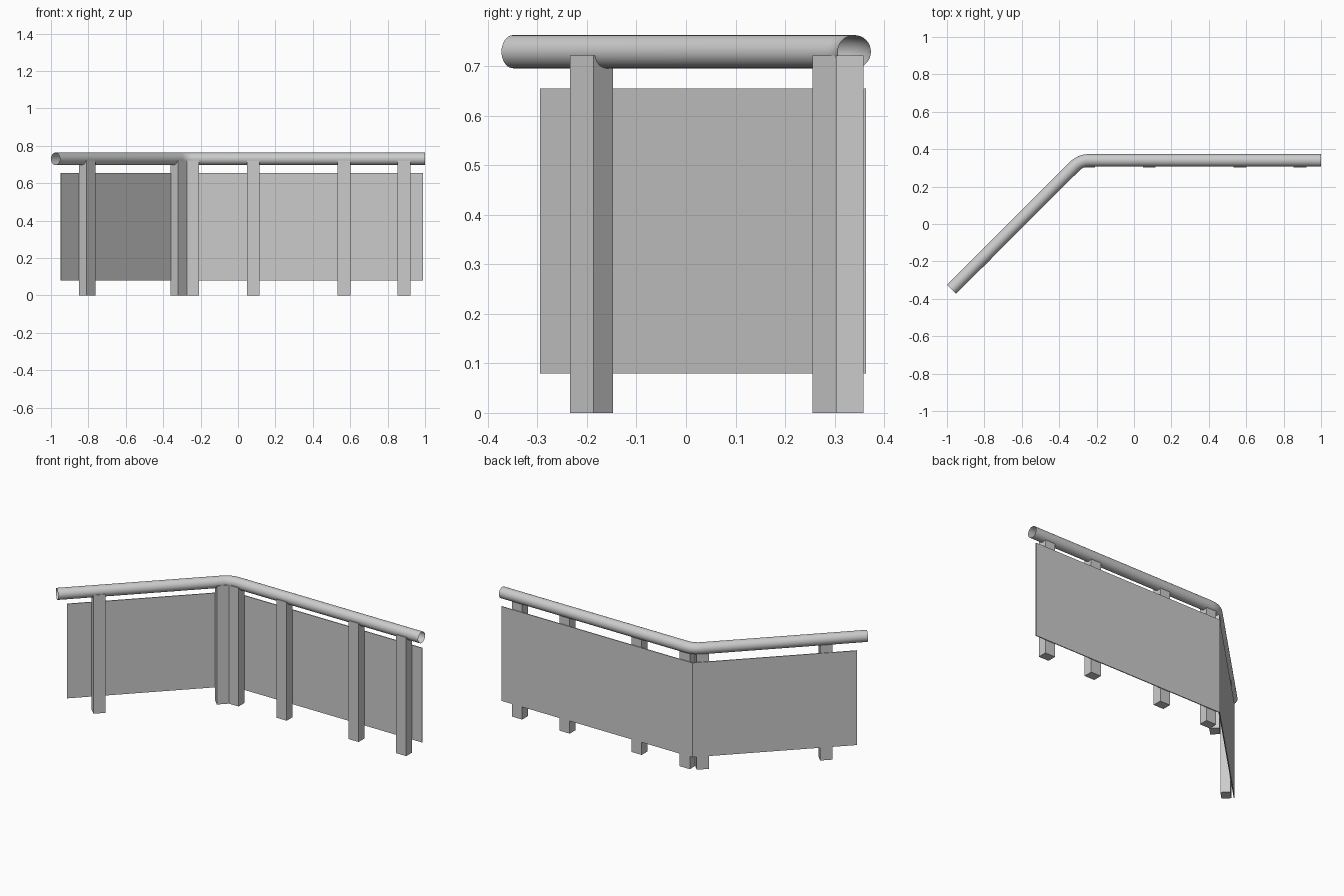
import bpy, bmesh, math
from mathutils import Vector

if "Cube" in bpy.data.objects:
    bpy.data.objects.remove(bpy.data.objects["Cube"])

D = math.radians(45)              # angle of the short leg
RAIL_Z, RAIL_R, RAIL_Y = 0.7295, 0.0335, 0.34
CORNER = Vector((-0.287, RAIL_Y))
LEFT_END = Vector((-0.976, -0.349))


def make_object(name, bm):
    bmesh.ops.recalc_face_normals(bm, faces=bm.faces)
    mesh = bpy.data.meshes.new(name)
    bm.to_mesh(mesh)
    bm.free()
    ob = bpy.data.objects.new(name, mesh)
    bpy.context.collection.objects.link(ob)
    return ob


def post(name, x, y, angle):
    w, d, h = 0.068, 0.055, 0.722
    bm = bmesh.new()
    bmesh.ops.create_cube(bm, size=1)
    for v in bm.verts:
        v.co = Vector((v.co.x * w, v.co.y * d, (v.co.z + 0.5) * h))
    ob = make_object(name, bm)
    ob.location = (x, y, 0)
    ob.rotation_euler.z = angle


def panel(name, outline, z0=0.08, z1=0.655):
    bm = bmesh.new()
    base = bm.faces.new([bm.verts.new((x, y, z0)) for x, y in outline])
    ext = bmesh.ops.extrude_face_region(bm, geom=[base])
    verts = [g for g in ext["geom"] if isinstance(g, bmesh.types.BMVert)]
    bmesh.ops.translate(bm, verts=verts, vec=(0, 0, z1 - z0))
    make_object(name, bm)


# Handrail: open tube swept along two straights joined by a rounded bend
t = 0.045
R = t / math.tan(D / 2)
centre = Vector((CORNER.x + t, RAIL_Y - R))
path = [(LEFT_END, D)]
steps = 10
for i in range(steps + 1):
    a = D * (1 - i / steps)
    path.append((centre + R * Vector((-math.sin(a), math.cos(a))), a))
path.append((Vector((1.0, RAIL_Y)), 0))

bm = bmesh.new()
sides = 32
rings = []
for p, a in path:
    ring = []
    for k in range(sides):
        s = 2 * math.pi * k / sides
        off = RAIL_R * math.cos(s)
        ring.append(bm.verts.new((p.x - math.sin(a) * off,
                                  p.y + math.cos(a) * off,
                                  RAIL_Z + RAIL_R * math.sin(s))))
    rings.append(ring)
for r0, r1 in zip(rings, rings[1:]):
    for k in range(sides):
        n = (k + 1) % sides
        bm.faces.new((r0[k], r0[n], r1[n], r1[k]))
rail = make_object("handrail", bm)
bpy.context.view_layer.objects.active = rail
rail.select_set(True)
bpy.ops.object.shade_smooth_by_angle(angle=math.radians(40))
rail.select_set(False)

# Posts on the long leg, then on the angled leg
for x in (-0.242, 0.082, 0.567, 0.888):
    post("long_side_post", x, 0.3305, 0)
for x, y in ((-0.3165, 0.2985), (-0.806, -0.191)):
    post("angled_side_post", x, y, D)

# Thin panels behind the posts, mitred where they meet
f, b = 0.358, 0.3635               # front and back planes
cf, cb = -0.2945, -0.2968          # mitre x positions
panel("long_side_panel", [(cf, f), (0.99, f), (0.99, b), (cb, b)])
run = 0.653
panel("angled_side_panel", [(cf, f), (cb, b), (cb - run, b - run), (cf - run, f - run)])
